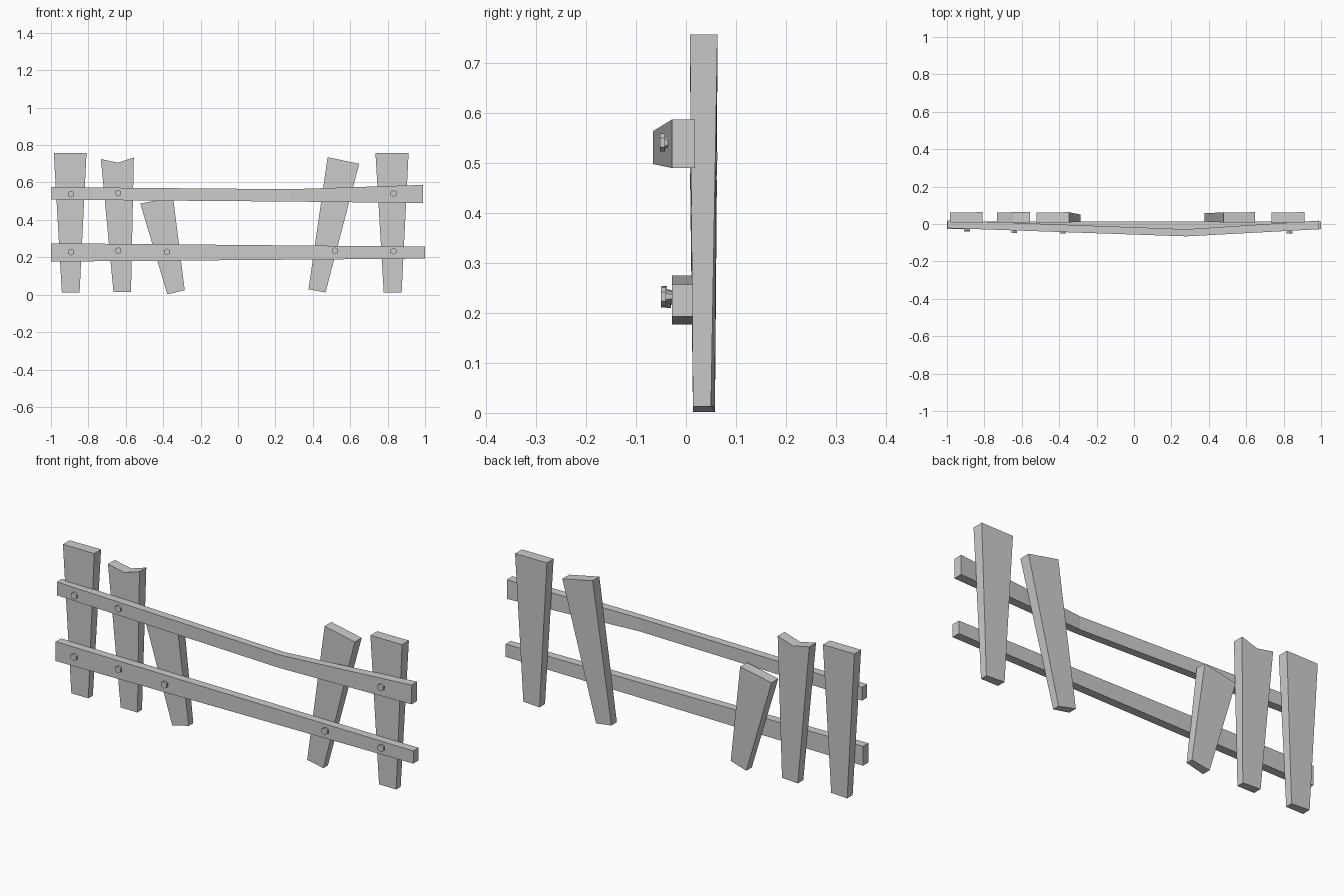
import bpy, bmesh
from mathutils import Matrix, Vector
from math import pi

if "Cube" in bpy.data.objects:
    bpy.data.objects.remove(bpy.data.objects["Cube"])


def finish(bm, name):
    bmesh.ops.recalc_face_normals(bm, faces=bm.faces)
    mesh = bpy.data.meshes.new(name)
    bm.to_mesh(mesh)
    bm.free()
    obj = bpy.data.objects.new(name, mesh)
    bpy.context.collection.objects.link(obj)
    return obj


def plank(name, bl, br, tr, tl, notch=None):
    # outline in x, z with front y and back y at each corner
    pts = [(bl, .014, .058), (br, .014, .050), (tr, .008, .063)]
    if notch:
        pts.append((notch, .008, .063))
    pts.append((tl, .008, .062))
    bm = bmesh.new()
    front = [bm.verts.new((p[0], f, p[1])) for p, f, b in pts]
    back = [bm.verts.new((p[0], b, p[1])) for p, f, b in pts]
    bm.faces.new(front)
    bm.faces.new(back[::-1])
    n = len(pts)
    for i in range(n):
        j = (i + 1) % n
        bm.faces.new((front[i], back[i], back[j], front[j]))
    finish(bm, name)


def rail(name, sections):
    # each section: x, front y, back y, bottom z, top z
    bm = bmesh.new()
    rings = [[bm.verts.new((x, y, z)) for y, z in
              ((y0, z0), (y1, z0), (y1, z1), (y0, z1))]
             for x, y0, y1, z0, z1 in sections]
    for a, b in zip(rings, rings[1:]):
        for i in range(4):
            j = (i + 1) % 4
            bm.faces.new((a[i], a[j], b[j], b[i]))
    bm.faces.new(rings[0])
    bm.faces.new(rings[-1][::-1])
    finish(bm, name)


def nail(name, x, y, z):
    # hexagonal head on a thinner shank, pointing along y
    bm = bmesh.new()
    for r1, r2, depth, cy in ((.018, .018, .010, y + .005),
                              (.012, .007, .022, y + .020)):
        # local -z of the cone becomes the front
        m = Matrix.Translation(Vector((x, cy, z))) @ Matrix.Rotation(-pi / 2, 4, 'X')
        bmesh.ops.create_cone(bm, cap_ends=True, segments=6, radius1=r1,
                              radius2=r2, depth=depth, matrix=m)
    finish(bm, name)


# Pickets
plank("picket_far_left", (-.942, .013), (-.847, .013), (-.81, .757), (-.985, .757))
plank("picket_notched", (-.666, .015), (-.572, .015), (-.557, .733), (-.733, .725),
      notch=(-.642, .706))
plank("picket_broken", (-.378, .002), (-.285, .024), (-.347, .522), (-.522, .487))
plank("picket_leaning", (.377, .029), (.468, .012), (.648, .700), (.479, .735))
plank("picket_far_right", (.779, .013), (.875, .013), (.912, .757), (.735, .757))

# Rails, the upper one bowed forward
rail("upper_rail", [(-.998, -.022, .020, .508, .575),
                    (.28, -.066, -.028, .498, .564),
                    (.99, -.028, .018, .490, .587)])
rail("lower_rail", [(-1, -.028, .014, .177, .275),
                    (1, -.028, .014, .193, .257)])

# Nails
for i, (x, y, z) in enumerate([(-.893, -.038, .538), (-.64, -.047, .543),
                               (.832, -.052, .541), (-.893, -.040, .228),
                               (-.64, -.048, .236), (-.38, -.050, .229),
                               (.518, -.050, .235), (.832, -.050, .233)]):
    nail(f"nail_{i + 1}", x, y, z)
